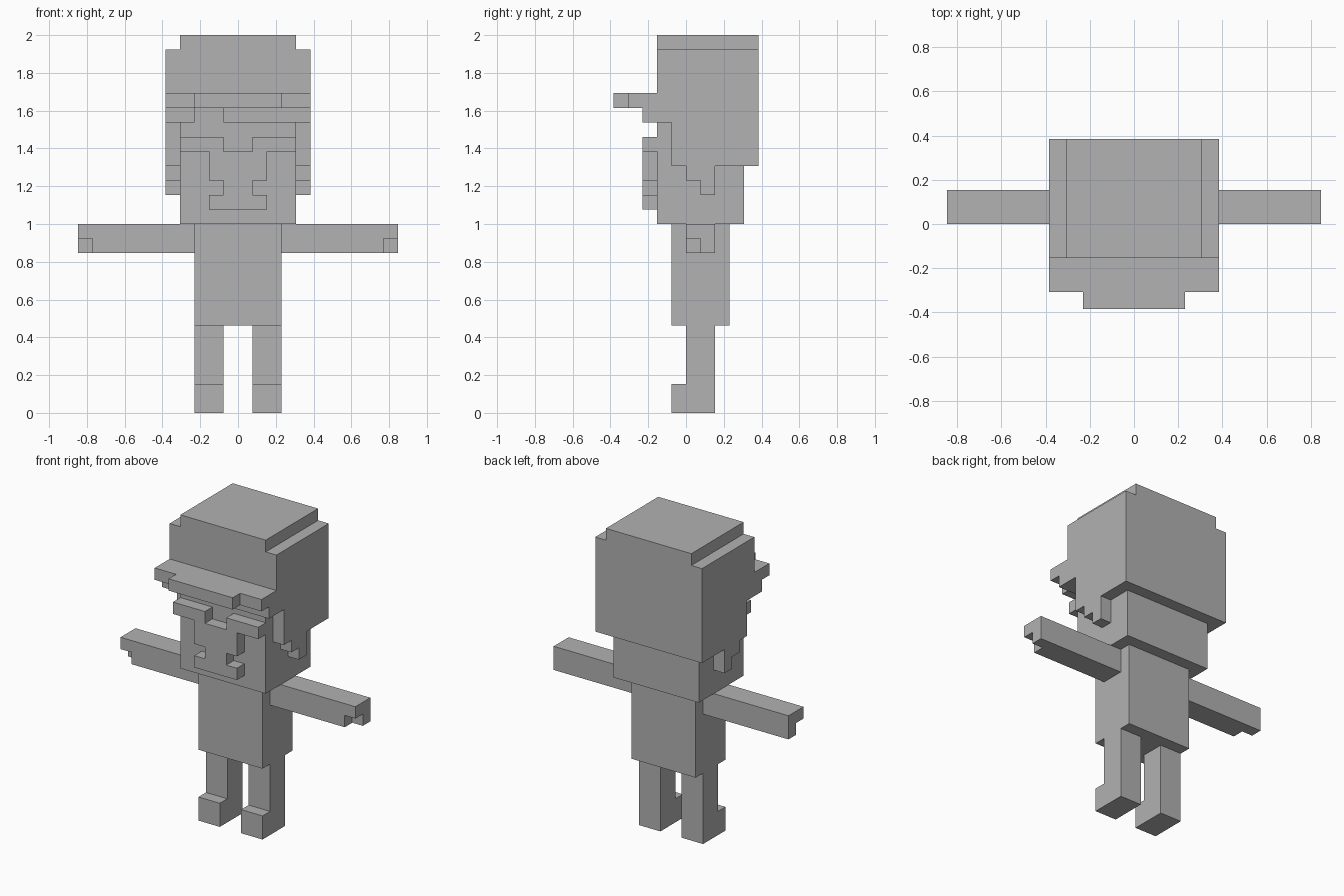
import bpy
import bmesh

cube = bpy.data.objects.get("Cube")
if cube:
    bpy.data.objects.remove(cube, do_unlink=True)

U = 1 / 13  # size of one block

grey = bpy.data.materials.new("mid_grey")
grey.use_nodes = True
colour = (0.445, 0.445, 0.445, 1)
grey.diffuse_color = colour
grey.node_tree.nodes["Principled BSDF"].inputs["Base Color"].default_value = colour


def extrude(name, profile, axis, lo, hi):
    """Extrude a flat outline, given in blocks, along x or y."""
    bm = bmesh.new()

    def place(a, b, depth):
        return [U * v for v in ((depth, a, b) if axis == "x" else (a, depth, b))]

    face = bm.faces.new([bm.verts.new(place(a, b, lo)) for a, b in profile])
    new = bmesh.ops.extrude_face_region(bm, geom=[face])["geom"]
    shift = place(0, 0, hi - lo)
    bmesh.ops.translate(bm, vec=shift, verts=[v for v in new if isinstance(v, bmesh.types.BMVert)])
    bmesh.ops.recalc_face_normals(bm, faces=bm.faces)
    mesh = bpy.data.meshes.new(name)
    bm.to_mesh(mesh)
    bm.free()
    mesh.materials.append(grey)
    obj = bpy.data.objects.new(name, mesh)
    bpy.context.collection.objects.link(obj)
    return obj


def box(name, x, y, z):
    corners = [(y[0], z[0]), (y[1], z[0]), (y[1], z[1]), (y[0], z[1])]
    return extrude(name, corners, "x", *x)


# Torso and head
box("torso", (-3, 3), (-1, 3), (6, 13))
box("head", (-4, 4), (-2, 4), (13, 20))

# Hair with stepped sideburns, and the narrower crown
hair = [(-2, 25), (-2, 20), (-1, 20), (-1, 17), (0, 17), (0, 16), (1, 16),
        (1, 15), (2, 15), (2, 17), (5, 17), (5, 25)]
extrude("hair", hair, "x", -5, 5)
box("crown", (-4, 4), (-2, 5), (25, 26))

# Brim, with a split fringe below it
brim = [(-5, -2), (-5, -4), (-3, -4), (-3, -5)]
box("brim", (-5, 5), (-4, -2), (21, 22))
box("brim_tip", (-3, 3), (-5, -4), (21, 22))
box("fringe_right", (-5, -3), (-3, -2), (20, 21))
box("fringe_left", (-1, 5), (-3, -2), (20, 21))

# Raised brows, nose and mouth as one outline, mirrored
half = [(1, 18), (1, 19), (4, 19), (4, 18), (2, 18), (2, 16), (1, 16),
        (1, 15), (2, 15), (2, 14)]
extrude("face_relief", half + [(-a, b) for a, b in reversed(half)], "y", -3, -2)

# Limbs on both sides
leg = [(-1, 0), (2, 0), (2, 6), (0, 6), (0, 2), (-1, 2)]
hand = [(1, 11), (2, 11), (2, 13), (0, 13), (0, 12), (1, 12)]
for side, s in (("left", 1), ("right", -1)):
    extrude(side + "_leg", leg, "x", *sorted((s, 3 * s)))
    box(side + "_arm", sorted((3 * s, 10 * s)), (0, 2), (11, 13))
    extrude(side + "_hand", hand, "x", *sorted((10 * s, 11 * s)))
